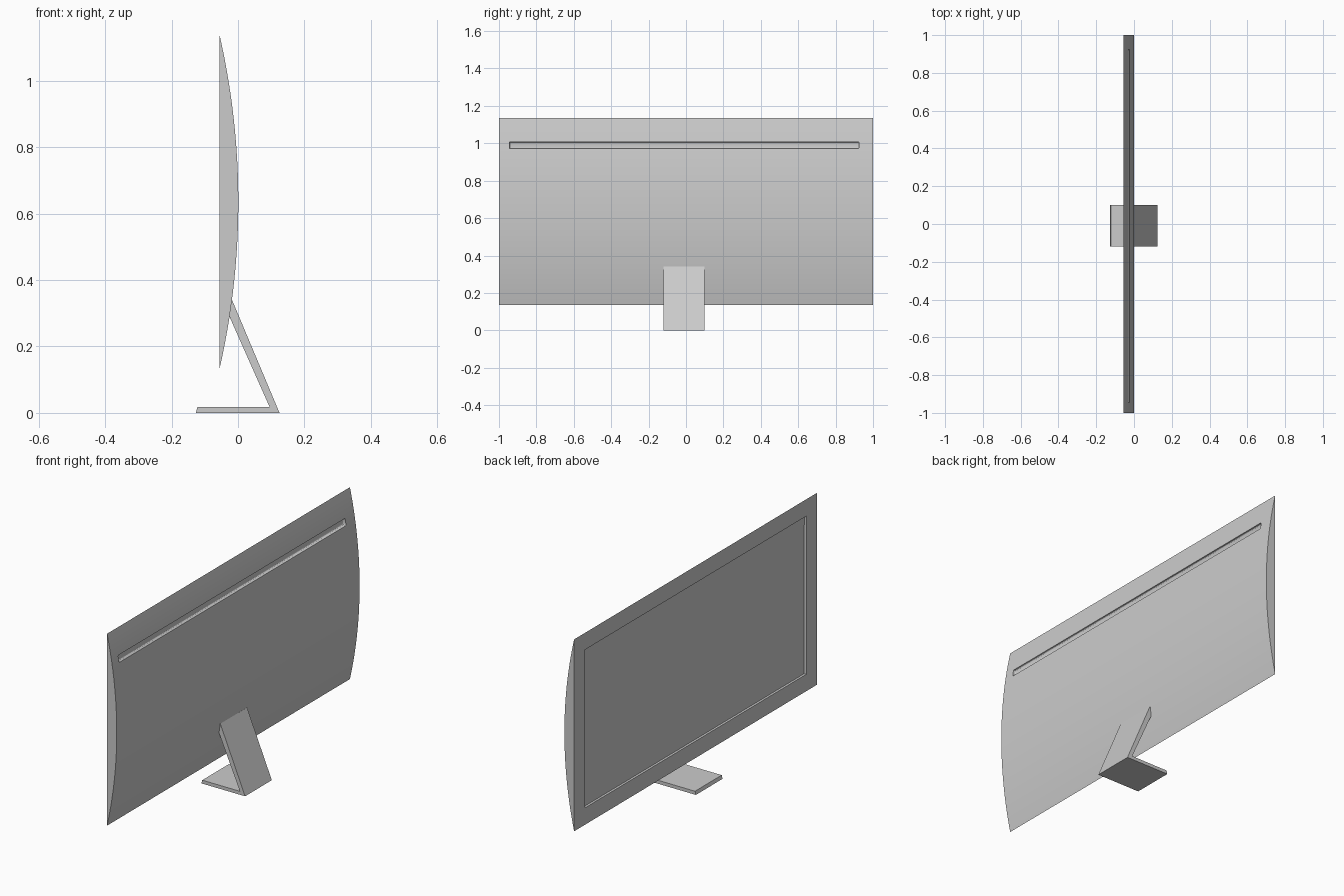
import bpy, bmesh, math

default = bpy.data.objects.get("Cube")
if default:
    bpy.data.objects.remove(default, do_unlink=True)

grey = bpy.data.materials.new("plain grey")
grey.use_nodes = True
colour = (0.6, 0.6, 0.6, 1)
grey.diffuse_color = colour
grey.node_tree.nodes["Principled BSDF"].inputs["Base Color"].default_value = colour


def extrude_y(name, profile, y0, y1):
    """Extrude an (x, z) outline from y0 to y1."""
    bm = bmesh.new()
    face = bm.faces.new([bm.verts.new((x, y0, z)) for x, z in profile])
    moved = bmesh.ops.extrude_face_region(bm, geom=[face])["geom"]
    verts = [g for g in moved if isinstance(g, bmesh.types.BMVert)]
    bmesh.ops.translate(bm, verts=verts, vec=(0, y1 - y0, 0))
    bmesh.ops.recalc_face_normals(bm, faces=bm.faces)
    mesh = bpy.data.meshes.new(name)
    bm.to_mesh(mesh)
    bm.free()
    mesh.materials.append(grey)
    obj = bpy.data.objects.new(name, mesh)
    bpy.context.collection.objects.link(obj)
    return obj


def box(name, x, y, z):
    corners = [(x[0], z[0]), (x[1], z[0]), (x[1], z[1]), (x[0], z[1])]
    return extrude_y(name, corners, *y)


def activate(obj):
    bpy.ops.object.select_all(action="DESELECT")
    obj.select_set(True)
    bpy.context.view_layer.objects.active = obj


def cut(target, cutter):
    cutter.hide_render = True
    mod = target.modifiers.new("cut", "BOOLEAN")
    mod.operation = "DIFFERENCE"
    mod.solver = "EXACT"
    mod.object = cutter
    activate(target)
    bpy.ops.object.modifier_apply(modifier=mod.name)
    bpy.data.objects.remove(cutter, do_unlink=True)


# Display housing: flat screen side, bowed back
front, middle, half, bulge = -0.055, 0.635, 0.5, 0.056
radius = (half ** 2 + bulge ** 2) / (2 * bulge)
sweep = math.asin(half / radius)
steps = 40
arc = []
for i in range(steps + 1):
    a = sweep * (2 * i / steps - 1)
    arc.append((front + bulge - radius * (1 - math.cos(a)), middle + radius * math.sin(a)))
housing = extrude_y("display_housing", arc, -1, 1)

# Recessed screen and long vent slot in the back
border, screen = 0.088, front + 0.012
bottom, top = middle - half + border, middle + half - border
cut(housing, box("screen_cutter", (front - 0.1, screen), (border - 1, 1 - border), (bottom, top)))

slot = box("slot_cutter", (screen + 0.002, 0.1), (-0.945, 0.925), (0.972, 1.008))
bevel = slot.modifiers.new("round_ends", "BEVEL")
bevel.width = 0.006
bevel.segments = 3
cut(housing, slot)
activate(housing)
bpy.ops.object.shade_smooth_by_angle(angle=math.radians(20))

# Thin strip along the top of the screen
box("screen_top_strip", (screen - 0.002, screen + 0.001), (border - 1, 1 - border), (1.0, top))

# Folded sheet stand: flat foot with a leaning support
extrude_y("stand", [
    (-0.127, 0), (0.125, 0), (-0.018, 0.34), (-0.032, 0.335),
    (-0.028, 0.295), (0.095, 0.018), (-0.122, 0.018)], -0.12, 0.10)
